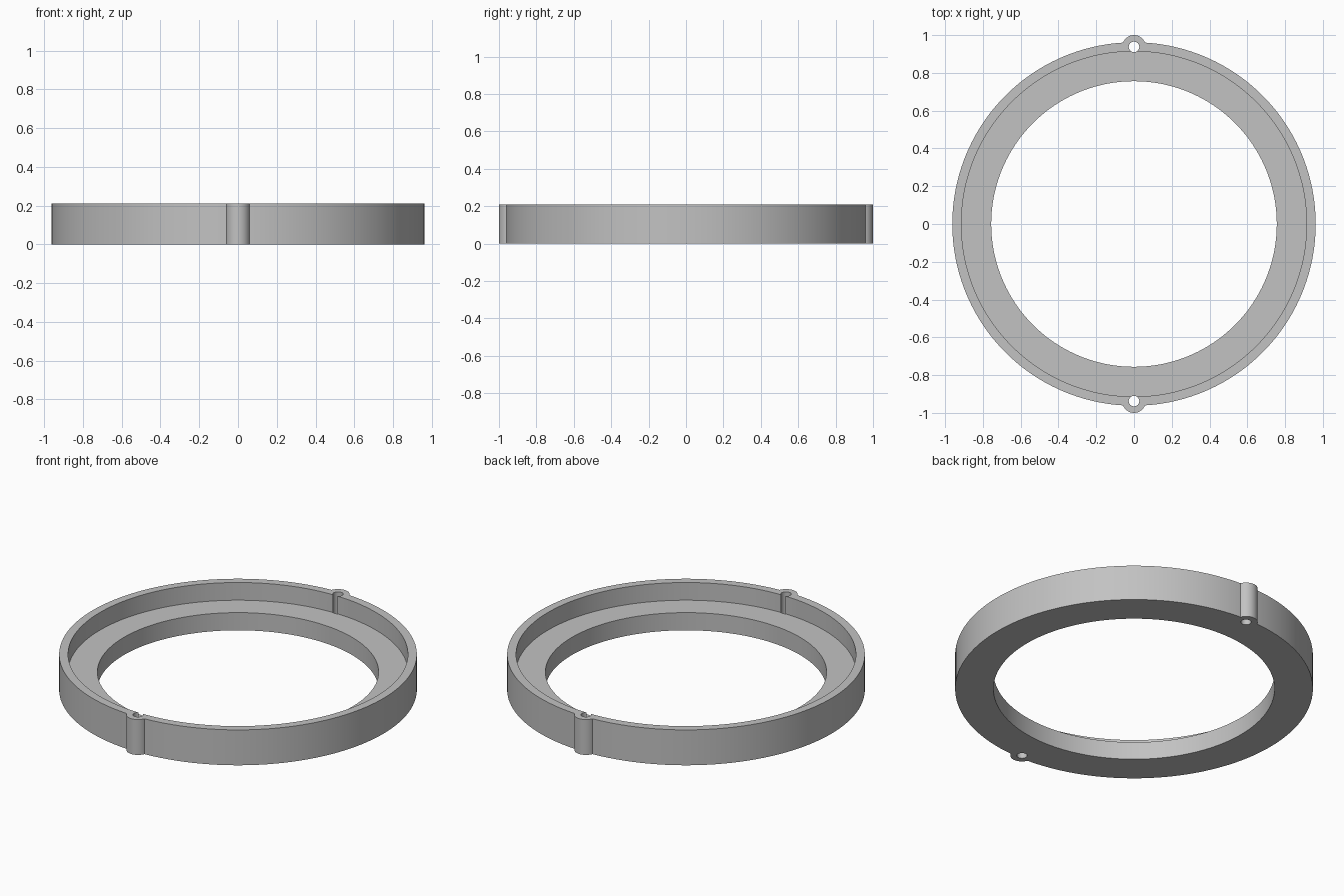
import bpy
import math

cube = bpy.data.objects.get("Cube")
if cube:
    bpy.data.objects.remove(cube, do_unlink=True)

HEIGHT = 0.21
SHELF_Z = 0.105
OUTER_R, LIP_R, BORE_R = 0.962, 0.914, 0.756
BOSS_Y, BOSS_R, HOLE_R = 0.9375, 0.0625, 0.028

grey = bpy.data.materials.new("plain grey")
grey.use_nodes = True
colour = (0.54, 0.54, 0.54, 1)
grey.diffuse_color = colour
grey.node_tree.nodes["Principled BSDF"].inputs["Base Color"].default_value = colour


def cylinder(name, radius, bottom, top, y=0, sides=160):
    bpy.ops.mesh.primitive_cylinder_add(
        vertices=sides, radius=radius, depth=top - bottom,
        location=(0, y, (bottom + top) / 2))
    obj = bpy.context.object
    obj.name = name
    obj.data.materials.append(grey)
    return obj


def combine(target, tool, operation):
    """Apply a boolean to the target and remove the tool."""
    mod = target.modifiers.new(operation.lower(), "BOOLEAN")
    mod.operation = operation
    mod.solver = "EXACT"
    mod.object = tool
    bpy.context.view_layer.objects.active = target
    bpy.ops.object.modifier_apply(modifier=mod.name)
    bpy.data.objects.remove(tool, do_unlink=True)


# Outer body with a screw boss at the front and back
ring = cylinder("stepped_ring", OUTER_R, 0, HEIGHT)
for side in (-1, 1):
    boss = cylinder("screw_boss", BOSS_R, 0, HEIGHT, side * BOSS_Y, 48)
    combine(ring, boss, "UNION")

# Through bore and wider recess above the shelf
combine(ring, cylinder("bore_cutter", BORE_R, -0.1, HEIGHT + 0.1), "DIFFERENCE")
combine(ring, cylinder("recess_cutter", LIP_R, SHELF_Z, HEIGHT + 0.1), "DIFFERENCE")

# Screw holes, which break slightly through the inside of the lip
for side in (-1, 1):
    hole = cylinder("hole_cutter", HOLE_R, -0.1, HEIGHT + 0.1, side * BOSS_Y, 32)
    combine(ring, hole, "DIFFERENCE")

# Smooth walls with crisp edges
bpy.ops.object.select_all(action="DESELECT")
ring.select_set(True)
bpy.context.view_layer.objects.active = ring
bpy.ops.object.shade_smooth_by_angle(angle=math.radians(25))
